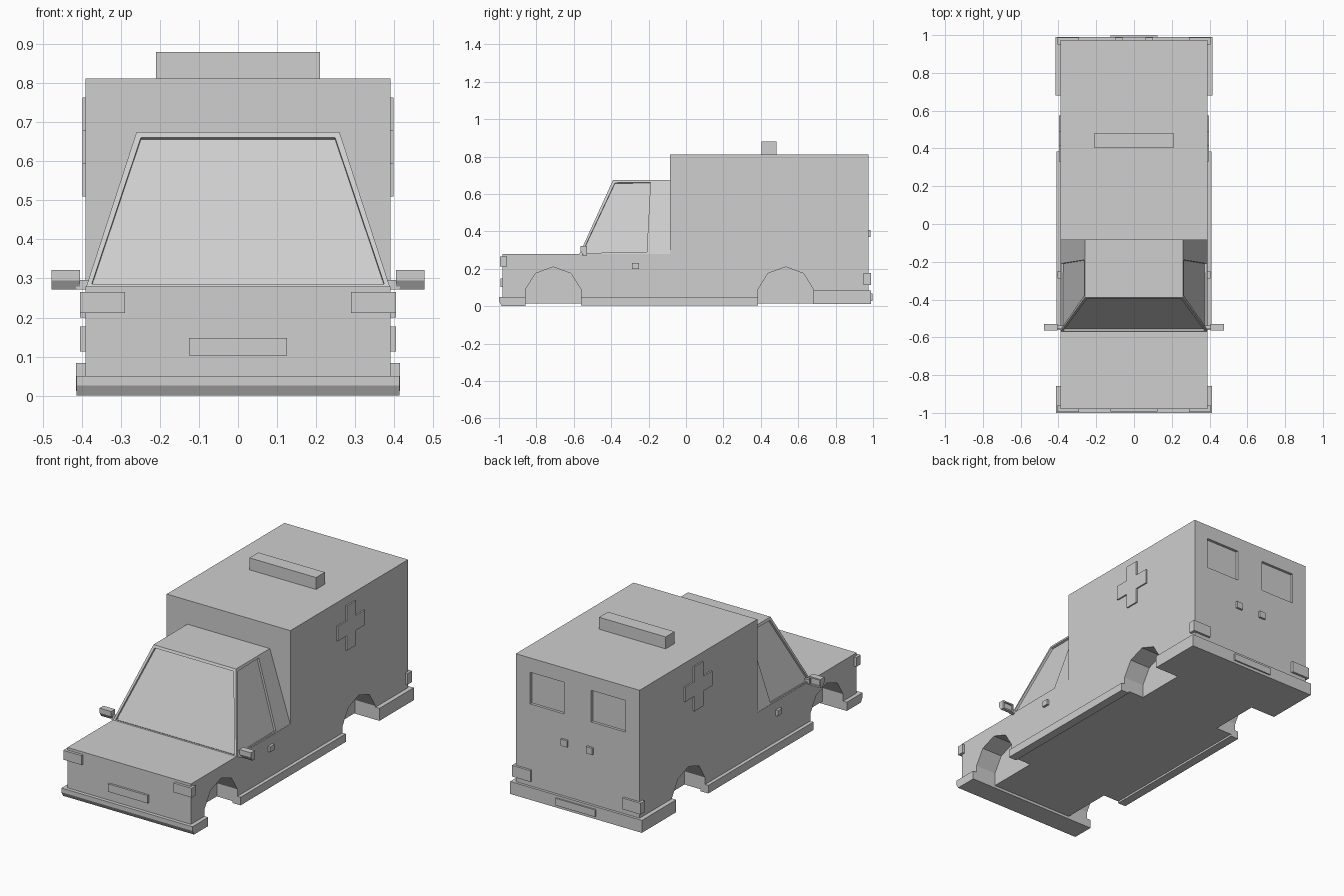
import bpy, bmesh
from mathutils import Vector

if "Cube" in bpy.data.objects:
    bpy.data.objects.remove(bpy.data.objects["Cube"], do_unlink=True)

grey = bpy.data.materials.new("plain_grey")
grey.use_nodes = True
grey.diffuse_color = (0.62, 0.62, 0.62, 1)
grey.node_tree.nodes["Principled BSDF"].inputs["Base Color"].default_value = (0.62, 0.62, 0.62, 1)


def finish(name, bm):
    bmesh.ops.recalc_face_normals(bm, faces=bm.faces)
    mesh = bpy.data.meshes.new(name)
    bm.to_mesh(mesh)
    bm.free()
    mesh.materials.append(grey)
    obj = bpy.data.objects.new(name, mesh)
    bpy.context.collection.objects.link(obj)
    return obj


def prism(name, x0, x1, profile):
    """Extrude a (y, z) profile from x0 to x1."""
    bm = bmesh.new()
    face = bm.faces.new([bm.verts.new((x0, y, z)) for y, z in profile])
    ext = bmesh.ops.extrude_face_region(bm, geom=[face])
    verts = [v for v in ext["geom"] if isinstance(v, bmesh.types.BMVert)]
    bmesh.ops.translate(bm, verts=verts, vec=(x1 - x0, 0, 0))
    return finish(name, bm)


def box(name, x0, x1, y0, y1, z0, z1):
    return prism(name, x0, x1, [(y0, z0), (y1, z0), (y1, z1), (y0, z1)])


def cut(target, cutter):
    cutter.hide_render = True
    mod = target.modifiers.new("cut", "BOOLEAN")
    mod.operation = "DIFFERENCE"
    mod.solver = "EXACT"
    mod.object = cutter
    bpy.context.view_layer.objects.active = target
    bpy.ops.object.modifier_apply(modifier=mod.name)
    bpy.data.objects.remove(cutter, do_unlink=True)


def both(x0, x1):
    """The same x span on the left and on the right."""
    return (("left", x0, x1), ("right", -x1, -x0))


# Body: bonnet and rear compartment in one side profile
body = prism("body", -0.39, 0.39, [(-0.98, 0.015), (-0.98, 0.28), (-0.085, 0.28),
                                   (-0.085, 0.812), (0.975, 0.812), (0.975, 0.015)])

# Wheel arches and recessed rear windows
arch = [(-0.148, -0.1), (-0.148, 0.09), (-0.095, 0.175), (0, 0.21),
        (0.095, 0.175), (0.148, 0.09), (0.148, -0.1)]
for centre in (-0.71, 0.533):
    for side, a, b in both(0.26, 0.5):
        cut(body, prism("arch_cutter", a, b, [(centre + y, z) for y, z in arch]))
for side, a, b in both(0.085, 0.30):
    cut(body, box("window_cutter", a, b, 0.96, 1.1, 0.55, 0.73))

# Cab: tapered block with sunken windscreen and side windows
bm = bmesh.new()
low = [(-0.39, -0.572), (0.39, -0.572), (0.39, -0.08), (-0.39, -0.08)]
high = [(-0.26, -0.39), (0.26, -0.39), (0.26, -0.08), (-0.26, -0.08)]
bottom = [bm.verts.new((x, y, 0.275)) for x, y in low]
top = [bm.verts.new((x, y, 0.675)) for x, y in high]
bm.faces.new(bottom[::-1])
bm.faces.new(top)
panes = []
for i in range(4):
    j = (i + 1) % 4
    face = bm.faces.new((bottom[i], bottom[j], top[j], top[i]))
    if i != 2:
        panes.append(face)
bm.normal_update()
for pane in panes:
    bmesh.ops.inset_individual(bm, faces=[pane], thickness=0.019, depth=0)
    if abs(pane.normal.x) > 0.5:
        for v in pane.verts:
            if v.co.y > -0.2:
                v.co.y = -0.19 if v.co.z > 0.5 else -0.21
    normal = Vector(pane.normal)
    out = bmesh.ops.extrude_discrete_faces(bm, faces=[pane])["faces"]
    bmesh.ops.translate(bm, verts=out[0].verts, vec=normal * -0.012)
finish("cab", bm)

# Bumpers, sills and number plates
prism("front_bumper", -0.413, 0.413, [(-1.0, 0.026), (-1.0, 0.05), (-0.858, 0.05),
                                      (-0.858, 0.0), (-0.985, 0.0)])
box("rear_bumper", -0.415, 0.415, 0.681, 0.99, 0.012, 0.083)
for side, a, b in both(0.36, 0.41):
    box(side + "_sill", a, b, -0.562, 0.385, 0.004, 0.05)
box("front_plate", -0.125, 0.125, -0.992, -0.97, 0.103, 0.148)
box("rear_plate", -0.125, 0.125, 0.98, 0.998, 0.028, 0.068)

# Roof light bar
box("roof_light_bar", -0.21, 0.21, 0.403, 0.483, 0.80, 0.88)

# Lamps, handles and mirrors on both sides
for side, a, b in both(0.29, 0.405):
    box(side + "_headlight", a, b, -0.995, -0.957, 0.212, 0.265)
    box(side + "_tail_light", a, b, 0.95, 0.988, 0.113, 0.177)
for side, a, b in both(0.38, 0.404):
    box(side + "_door_handle", a, b, -0.288, -0.25, 0.2, 0.231)
for side, a, b in both(0.06, 0.10):
    box(side + "_rear_handle", a, b, 0.96, 0.987, 0.37, 0.408)
for side, a, b in both(0.37, 0.415):
    box(side + "_mirror_arm", a, b, -0.555, -0.537, 0.272, 0.296)
for side, a, b in both(0.404, 0.477):
    mirror = prism(side + "_mirror", a, b, [(-0.565, 0.295), (-0.565, 0.322), (-0.53, 0.322),
                                            (-0.53, 0.272), (-0.55, 0.272)])
    cut(mirror, box("mirror_cutter", a + 0.008, b - 0.008, -0.538, -0.5, 0.28, 0.314))

# Raised crosses on the compartment sides
cy, cz, arm, reach = 0.453, 0.637, 0.04, 0.121
cross = [(-arm, -reach), (arm, -reach), (arm, -arm), (reach, -arm), (reach, arm), (arm, arm),
         (arm, reach), (-arm, reach), (-arm, arm), (-reach, arm), (-reach, -arm), (-arm, -arm)]
for side, a, b in both(0.38, 0.398):
    prism(side + "_cross", a, b, [(cy + y, cz + z * 1.05) for y, z in cross])
